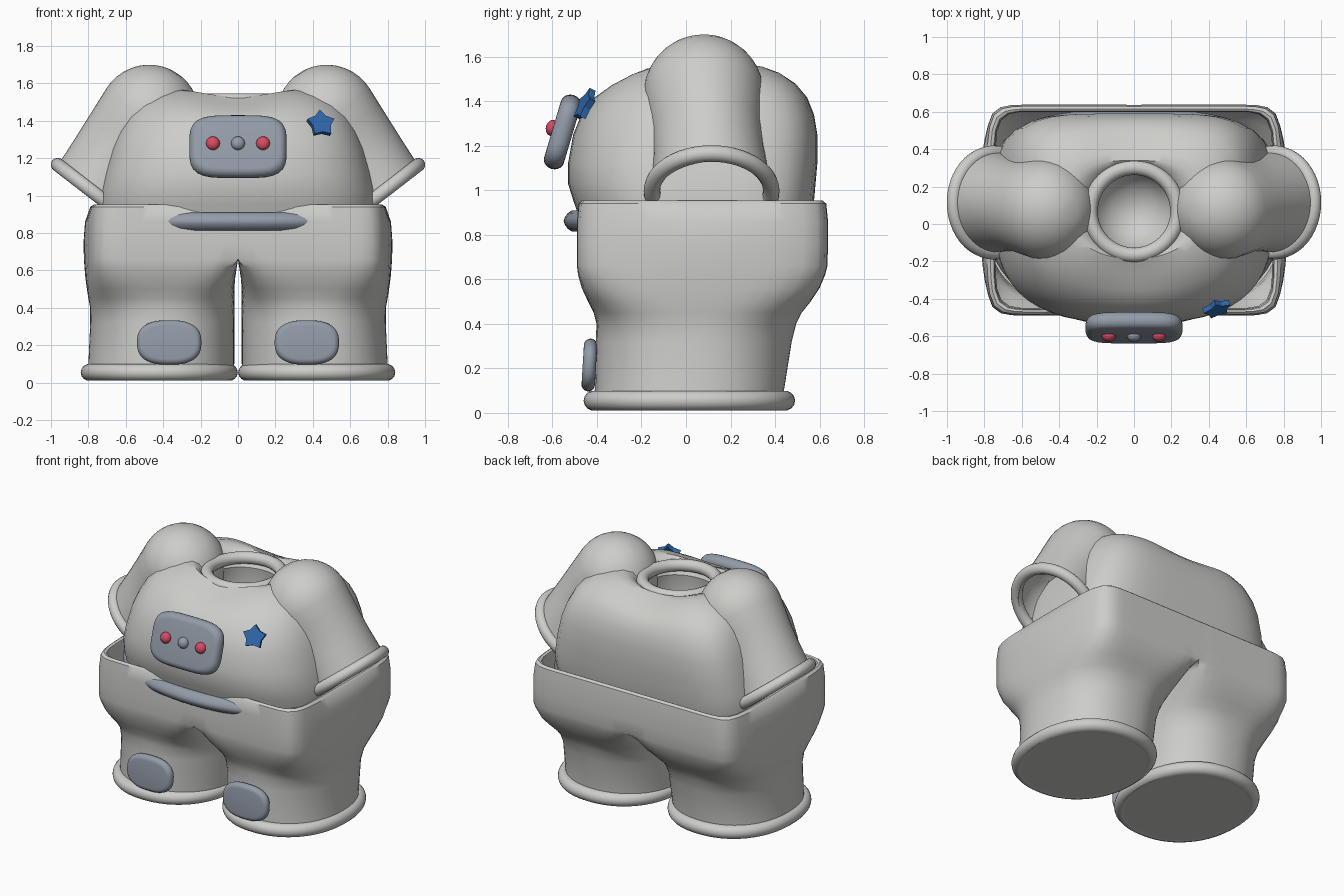
import bpy, bmesh, math
from mathutils import Matrix, Vector

if "Cube" in bpy.data.objects:
    bpy.data.objects.remove(bpy.data.objects["Cube"])


def material(name, rgb):
    m = bpy.data.materials.new(name)
    m.diffuse_color = (*rgb, 1)
    m.use_nodes = True
    m.node_tree.nodes["Principled BSDF"].inputs["Base Color"].default_value = m.diffuse_color
    return m


FABRIC = material("light_grey", (0.61, 0.61, 0.59))
TRIM = material("blue_grey", (0.29, 0.33, 0.39))
RED = material("red", (0.68, 0.07, 0.12))
BLUE = material("blue", (0.03, 0.14, 0.42))


def finish(bm, name, mat, mirror=False, angle=40):
    bmesh.ops.recalc_face_normals(bm, faces=bm.faces)
    me = bpy.data.meshes.new(name)
    bm.to_mesh(me)
    bm.free()
    me.materials.append(mat)
    ob = bpy.data.objects.new(name, me)
    bpy.context.collection.objects.link(ob)
    bpy.ops.object.select_all(action='DESELECT')
    ob.select_set(True)
    bpy.context.view_layer.objects.active = ob
    bpy.ops.object.shade_smooth_by_angle(angle=math.radians(angle))
    if mirror:
        ob.modifiers.new("mirror", 'MIRROR')
    return ob


def section(z, x0, x1, y0, y1, n=lambda c, s: 2, count=64):
    """Superellipse outline; n gives the squareness for each direction."""
    pts = []
    for i in range(count):
        a = 2 * math.pi * i / count
        c, s = math.cos(a), math.sin(a)
        e = n(c, s)
        r = (abs(c) ** e + abs(s) ** e) ** (-1 / e)
        pts.append(Vector(((x0 + x1) / 2 + (x1 - x0) / 2 * r * c,
                           (y0 + y1) / 2 + (y1 - y0) / 2 * r * s, z)))
    return pts


def loft(sections, loop=False, caps=(True, True), matrix=None):
    bm = bmesh.new()
    rows = [[bm.verts.new(p) for p in s] for s in sections]
    pairs = list(zip(rows, rows[1:])) + ([(rows[-1], rows[0])] if loop else [])
    for a, b in pairs:
        for i in range(len(a)):
            j = (i + 1) % len(a)
            bm.faces.new((a[i], a[j], b[j], b[i]))
    if not loop:
        for row, cap in zip((rows[0], rows[-1]), caps):
            if cap:
                bm.faces.new(row)
    if matrix:
        bm.transform(matrix)
    return bm


def ring(rx, ry, minor, matrix, n=lambda c, s: 2, count=64, taper=0):
    """Elliptical tube lying flat in its local frame; taper sharpens its outer edge."""
    secs = []
    for j in range(14):
        a = 2 * math.pi * j / 14
        d, s = minor * math.cos(a), math.sin(a)
        secs.append(section(minor * s * abs(s) ** taper, -rx - d, rx + d, -ry - d, ry + d,
                            n, count))
    return loft(secs, loop=True, matrix=matrix)


def pillow(w, h, depth, n, edge, matrix):
    """Rounded plate: w by h half sizes, half depth along local z."""
    secs = []
    for k in range(11):
        a = -math.pi / 2 + math.pi * k / 10
        inset = edge * (1 - math.cos(a))
        secs.append(section(depth * math.sin(a), -w + inset, w - inset,
                            -h + inset, h - inset, lambda c, s: n, 48))
    return loft(secs, matrix=matrix)


def facing(x, y, z, tilt=0, yaw=0):
    """Frame whose local z points to the front, leaned back by tilt."""
    return (Matrix.Translation((x, y, z)) @ Matrix.Rotation(yaw, 4, 'Z')
            @ Matrix.Rotation(math.pi / 2 - tilt, 4, 'X'))


# Torso: domed shell with a bowl-shaped neck opening (z, half width, front, back, squareness)
TORSO = [(.72, .70, -.43, .52, 1), (.85, .74, -.47, .555, 1), (.95, .745, -.505, .575, 1),
         (1.03, .735, -.53, .582, 1), (1.12, .715, -.53, .59, 1), (1.25, .68, -.507, .59, 1),
         (1.34, .645, -.47, .575, 1), (1.42, .605, -.415, .545, .95), (1.48, .56, -.35, .50, .9),
         (1.53, .49, -.27, .435, .75), (1.56, .41, -.205, .375, .5), (1.57, .35, -.185, .34, .3),
         (1.555, .30, -.18, .32, .1), (1.50, .25, -.17, .31, 0), (1.46, .225, -.15, .29, 0),
         (1.3, .25, -.17, .31, 0),
         (1.12, .21, -.13, .27, 0), (1.02, .12, -.05, .19, 0), (.99, .03, .04, .10, 0)]
bm = loft([section(z, -w, w, f, b, lambda c, s, q=q: 2 + q * (2.6 if s > 0 else .75))
           for z, w, f, b, q in TORSO])
for v in bm.verts:  # saddle between the shoulders
    if v.co.z > 1.4 and abs(v.co.x) < .36:
        v.co.z -= .04 * (1 - (v.co.x / .36) ** 2) ** 2 * min((v.co.z - 1.4) / .13, 1)
finish(bm, "torso", FABRIC)

# Neck ring
finish(ring(.234, .234, .04, Matrix.Translation((0, .068, 1.508))), "neck_ring", FABRIC)

# Trousers: one half, boxy hips narrowing to a round leg
# (z, inner x, outer x, front, back, outer squareness, inner squareness, side bulge)
TROUSERS = [(.80, 0, .74, -.45, .60, 8, 400, 0), (.93, 0, .745, -.455, .60, 8, 400, 0),
            (.948, 0, .75, -.46, .605, 8, 400, 0), (.953, 0, .765, -.47, .615, 8, 400, .005),
            (.94, 0, .78, -.483, .63, 8, 400, .01),
            (.86, 0, .788, -.49, .638, 8, 400, .03), (.75, 0, .79, -.49, .638, 8, 400, .036),
            (.66, 0, .79, -.49, .635, 8, 400, .034), (.62, .006, .79, -.485, .625, 7, 12, .031),
            (.56, .015, .79, -.468, .60, 5.5, 6, .026), (.50, .02, .79, -.44, .56, 4, 4, .018),
            (.45, .02, .79, -.415, .52, 3.1, 3.1, .01), (.40, .02, .79, -.402, .495, 2.6, 2.6, 0),
            (.32, .02, .79, -.405, .475, 2.3, 2.3, 0), (.1, .02, .80, -.41, .44, 2.2, 2.2, 0),
            (.012, .03, .81, -.41, .44, 2.2, 2.2, 0)]
secs = []
for z, a, b, f, k, o, i, bulge in TROUSERS:
    sec = section(z, a, b, f, k, lambda c, s: o if c > 0 else i)
    for p in sec:
        if p.x > .5:
            p.x += bulge * max(0, 1 - ((p.y - .08) / .45) ** 2)
        if i == 400 and p.x < .004:
            p.x = 0
    secs.append(sec)
bm = loft(secs, caps=(False, True))
bmesh.ops.delete(bm, geom=[f for f in bm.faces if all(v.co.x < .001 for v in f.verts)],
                 context='FACES')
finish(bm, "trousers", FABRIC, mirror=True)

# Boot cuffs
finish(ring(.375, .43, .045, Matrix.Translation((.421, .015, .055)), lambda c, s: 2.2),
       "leg_cuff", FABRIC, mirror=True)

# Belt
finish(ring(.745, .53, .05, Matrix.Translation((0, .03, .862)),
            lambda c, s: 3.2 if s > 0 else 2.1, taper=.4), "belt", TRIM)

# Arms: ball shoulder running into an open sleeve (along, half depth, half height)
shoulder, wrist = Vector((.475, .08, 1.43)), Vector((.747, .115, .997))
axis = wrist - shoulder
length = axis.length
profile = [(-.27 * math.cos(a), .27 * math.sin(a), .27 * math.sin(a))
           for a in [math.pi / 2 * k / 10 for k in range(1, 11)]]
profile += [(.1, .26, .27), (.2, .249, .27), (.32, .25, .27), (length, .268, .272),
            (length, .245, .25), (.33, .225, .235), (.24, .15, .15), (.22, .02, .02)]
turn = Matrix.Translation(shoulder) @ axis.to_track_quat('Z', 'Y').to_matrix().to_4x4()
finish(loft([section(t, -w, w, -h, h, count=48) for t, w, h in profile], matrix=turn),
       "sleeve", FABRIC, mirror=True)

# Sleeve cuffs
turn = (Matrix.Translation(wrist)
        @ Vector((.61, 0, -.79)).to_track_quat('Z', 'Y').to_matrix().to_4x4())
finish(ring(.268, .275, .037, turn, count=48), "sleeve_cuff", FABRIC, mirror=True)

# Chest panel
finish(pillow(.26, .173, .046, 4, .04, facing(0, -.555, 1.262, .29)), "chest_panel", TRIM)

# Panel buttons
for name, x, mat in (("left_button", -.134, RED), ("middle_button", 0, TRIM),
                     ("right_button", .134, RED)):
    bm = bmesh.new()
    bmesh.ops.create_uvsphere(bm, u_segments=20, v_segments=12, radius=.037,
                              matrix=facing(x, -.6, 1.28, .29) @ Matrix.Diagonal((1, 1, .8, 1)))
    finish(bm, name, mat)

# Knee pads
finish(pillow(.172, .119, .03, 2.6, .03, facing(.368, -.434, .215, .06)),
       "leg_pad", TRIM, mirror=True)

# Star badge
outline = [(r * math.sin(k * math.pi / 5), r * math.cos(k * math.pi / 5))
           for k in range(10) for r in [.078 if k % 2 == 0 else .052]]
finish(loft([[Vector((x, y, z)) for x, y in outline] for z in (-.015, .015)],
            matrix=facing(.443, -.452, 1.383, .45, .3)), "star_badge", BLUE, angle=20)
